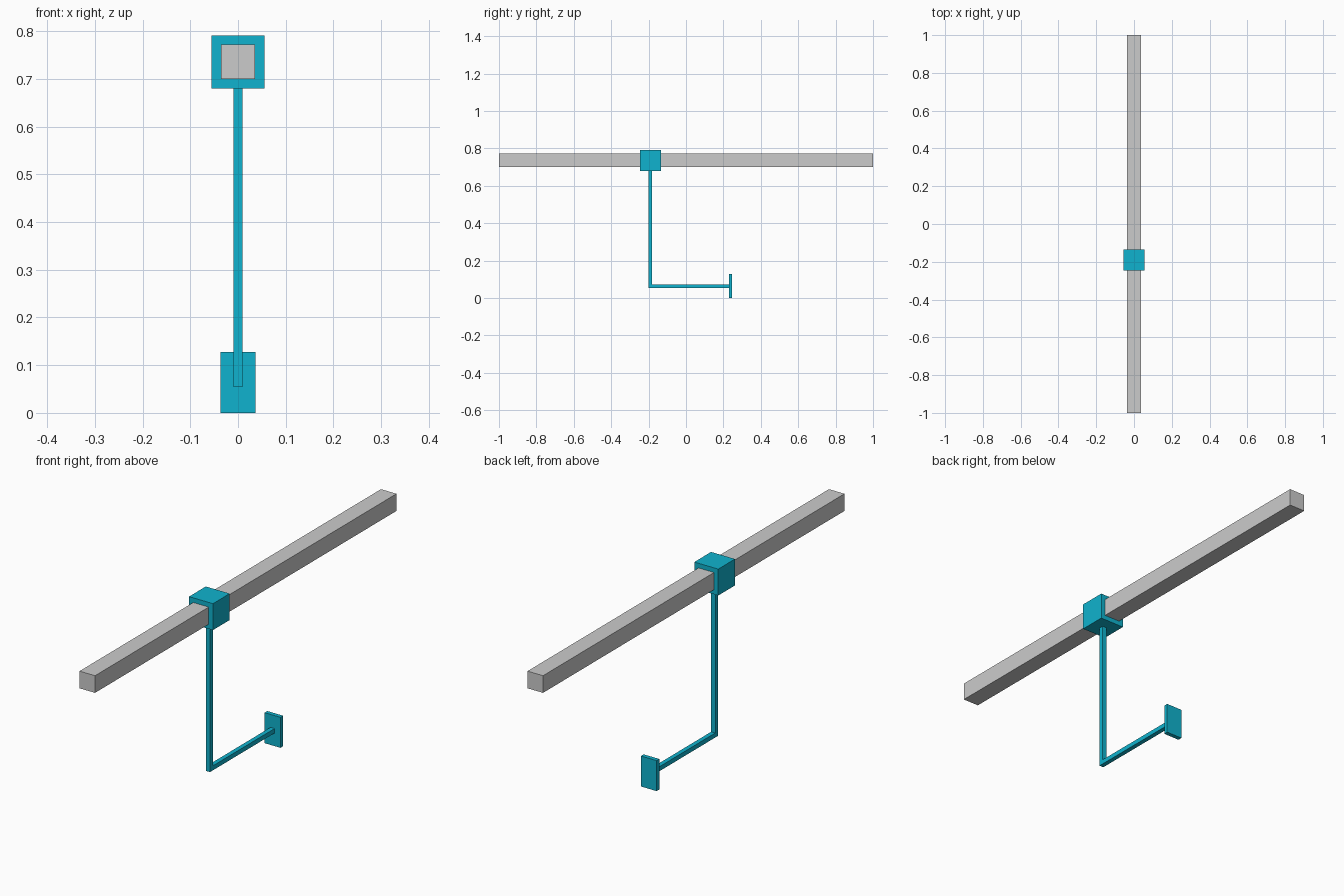
import bpy
import bmesh
from mathutils import Vector

if "Cube" in bpy.data.objects:
    bpy.data.objects.remove(bpy.data.objects["Cube"])

teal = bpy.data.materials.new("teal")
teal.diffuse_color = (0.005, 0.45, 0.62, 1.0)
teal.use_nodes = True
teal.node_tree.nodes["Principled BSDF"].inputs["Base Color"].default_value = teal.diffuse_color


def finish(name, bm, mat=None):
    bmesh.ops.recalc_face_normals(bm, faces=bm.faces)
    mesh = bpy.data.meshes.new(name)
    bm.to_mesh(mesh)
    bm.free()
    if mat:
        mesh.materials.append(mat)
    obj = bpy.data.objects.new(name, mesh)
    bpy.context.collection.objects.link(obj)
    return obj


def box(name, centre, size, mat=None):
    bm = bmesh.new()
    bmesh.ops.create_cube(bm, size=1)
    bmesh.ops.scale(bm, vec=size, verts=bm.verts)
    bmesh.ops.translate(bm, vec=centre, verts=bm.verts)
    return finish(name, bm, mat)


RAIL_Z = 0.736
SLIDE_Y = -0.19
PLATE_Z = 0.064
R = 0.0095  # half width of the bent arm

# Long square rail and the block that slides on it
box("rail", (0, 0, RAIL_Z), (0.072, 2.0, 0.072))
box("sliding_block", (0, SLIDE_Y, RAIL_Z), (0.111, 0.111, 0.111), teal)

# Bent arm: L-shaped side profile extruded across x
profile = [(SLIDE_Y - R, 0.69), (SLIDE_Y - R, PLATE_Z - R), (0.232, PLATE_Z - R),
           (0.232, PLATE_Z + R), (SLIDE_Y + R, PLATE_Z + R), (SLIDE_Y + R, 0.69)]
bm = bmesh.new()
face = bm.faces.new([bm.verts.new((-R, y, z)) for y, z in profile])
ext = bmesh.ops.extrude_face_region(bm, geom=[face], use_keep_orig=True)
moved = [v for v in ext["geom"] if isinstance(v, bmesh.types.BMVert)]
bmesh.ops.translate(bm, vec=Vector((2 * R, 0, 0)), verts=moved)
finish("bent_arm", bm, teal)

# Upright plate at the end of the arm
box("end_plate", (0, 0.238, PLATE_Z), (0.073, 0.018, 0.128), teal)
